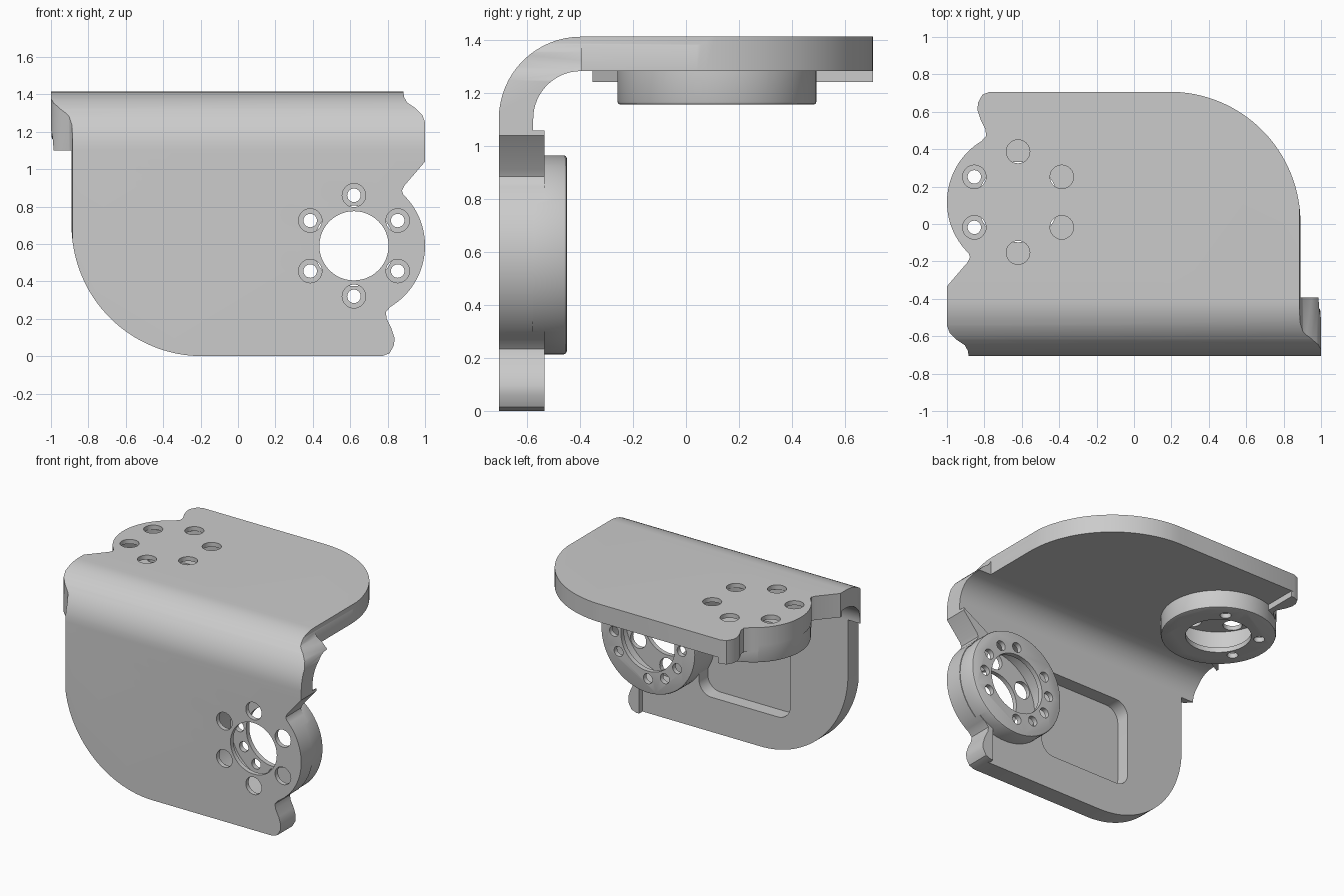
import bpy, bmesh
from math import sin, cos, radians
from mathutils import Matrix

if "Cube" in bpy.data.objects:
    bpy.data.objects.remove(bpy.data.objects["Cube"])

H = 0.707                      # half depth of the bent plate
BX, BZ = 0.62, 0.59            # boss centre on the front plate
# Half turn that carries the front plate onto the top plate
TURN = Matrix(((-1, 0, 0, 0), (0, 0, -1, H), (0, -1, 0, H), (0, 0, 0, 1)))
SWAP = Matrix(((0, 1, 0, 0), (1, 0, 0, 0), (0, 0, 1, 0), (0, 0, 0, 1)))
SAME = Matrix.Identity(4)


def arc(cx, cz, r, a0, a1, n):
    return [(cx + r * cos(radians(a0 + (a1 - a0) * i / n)),
             cz + r * sin(radians(a0 + (a1 - a0) * i / n))) for i in range(n + 1)]


def circle(cx, cz, r, n=32):
    return arc(cx, cz, r, 0, 360, n)[:-1]


def prisms(name, outlines, y0, y1, matrix=SAME, chamfer=0):
    """Extrude x-z outlines along y into one object."""
    bm = bmesh.new()
    for pts in outlines:
        face = bm.faces.new([bm.verts.new((x, y0, z)) for x, z in pts])
        out = bmesh.ops.extrude_face_region(bm, geom=[face], use_keep_orig=True)["geom"]
        bmesh.ops.translate(bm, vec=(0, y1 - y0, 0),
                            verts=[g for g in out if isinstance(g, bmesh.types.BMVert)])
        if chamfer:
            end = [g for g in out if isinstance(g, bmesh.types.BMFace)][0]
            bmesh.ops.bevel(bm, geom=list(end.edges), offset=chamfer, segments=2,
                            profile=0.5, affect='EDGES')
    bm.transform(matrix)
    bmesh.ops.recalc_face_normals(bm, faces=bm.faces[:])
    me = bpy.data.meshes.new(name)
    bm.to_mesh(me)
    bm.free()
    ob = bpy.data.objects.new(name, me)
    bpy.context.collection.objects.link(ob)
    return ob


def combine(target, tool, op):
    tool.hide_render = True
    mod = target.modifiers.new(op, 'BOOLEAN')
    mod.operation, mod.solver, mod.object = op, 'EXACT', tool
    bpy.context.view_layer.objects.active = target
    bpy.ops.object.modifier_apply(modifier=mod.name)
    bpy.data.objects.remove(tool)


# Bent sheet, profile in y-z extruded along x
T = 0.13
profile = ([(-H, -0.0)] + arc(-H + 0.31, 2 * H - 0.31, 0.31, 180, 90, 16) + [(H, 2 * H), (H, 2 * H - T)]
           + arc(-H + 0.31, 2 * H - 0.31, 0.31 - T, 90, 180, 16) + [(-H + T, 0)])
bracket = prisms("bent_bracket", [profile], -1.05, 1.05, SWAP)

# Thickened lugs beside each boss
lugs = [[(1.03, 1.06), (1.0, 1.06), (0.76, 0.92), (0.85, 0.8), (1.03, 0.8)],
        [(0.75, 0.001), (1.03, 0.001), (1.03, 0.3), (0.75, 0.3)]]
for m in (SAME, TURN):
    combine(bracket, prisms("lugs", lugs, -0.65, -0.535, m), 'UNION')

# Outline of the plate: big round corner, lobe, boss rim, notch and bend relief
outline = ([(-1.2, 1.5), (-1.2, 1.1), (-0.89, 1.1)] + arc(-0.19, 0.70, 0.70, 180, 270, 32)
           + [(0.77, 0), (0.81, 0.015), (0.835, 0.06), (0.836, 0.1), (0.82, 0.15),
              (0.795, 0.2), (0.79, 0.235)]
           + arc(BX, BZ, 0.38, -59, 46, 32)
           + [(0.877, 0.885), (0.89, 0.912), (1, 1.04), (1, 1.25), (0.985, 1.29),
              (0.95, 1.325), (0.905, 1.355), (0.888, 1.385), (0.885, 1.41), (0.885, 1.5)])
for m in (SAME, TURN):
    combine(bracket, prisms("outline", [outline], -2, 2, m), 'INTERSECT')

# Rounded pocket inside each plate
x0, x1, z0, z1, r = -0.43, 0.30, 0.25, 0.88, 0.1
pocket = (arc(x1 - r, z1 - r, r, 0, 90, 8) + arc(x0 + r, z1 - r, r, 90, 180, 8)
          + arc(x0 + r, z0 + r, r, 180, 270, 8) + arc(x1 - r, z0 + r, r, 270, 360, 8))

# Bolt holes: six through, four extra in the boss end only
bolts = [30 + 60 * k for k in range(6)]
ring = lambda angles, rad: [circle(BX + 0.27 * cos(radians(a)), BZ + 0.27 * sin(radians(a)), rad, 24)
                            for a in angles]
for m in (SAME, TURN):
    combine(bracket, prisms("pocket", [pocket], -0.677, -0.5, m), 'DIFFERENCE')
    combine(bracket, prisms("boss", [circle(BX, BZ, 0.376, 72)], -0.69, -0.45, m, 0.012), 'UNION')
    combine(bracket, prisms("cavity", [circle(BX, BZ, 0.34, 64)], -0.675, -0.485, m), 'DIFFERENCE')
    combine(bracket, prisms("outer_holes", [circle(BX, BZ, 0.185, 48)] + ring(bolts, 0.063),
                            -0.8, -0.6, m), 'DIFFERENCE')
    combine(bracket, prisms("inner_holes", [circle(BX, BZ, 0.215, 48)]
                            + ring(bolts + [0, 180, 60, 240], 0.036), -0.6, -0.4, m), 'DIFFERENCE')

# Smooth the rounds, keep the edges sharp
bpy.ops.object.select_all(action='DESELECT')
bracket.select_set(True)
bpy.context.view_layer.objects.active = bracket
bpy.ops.object.shade_smooth_by_angle(angle=radians(30))
